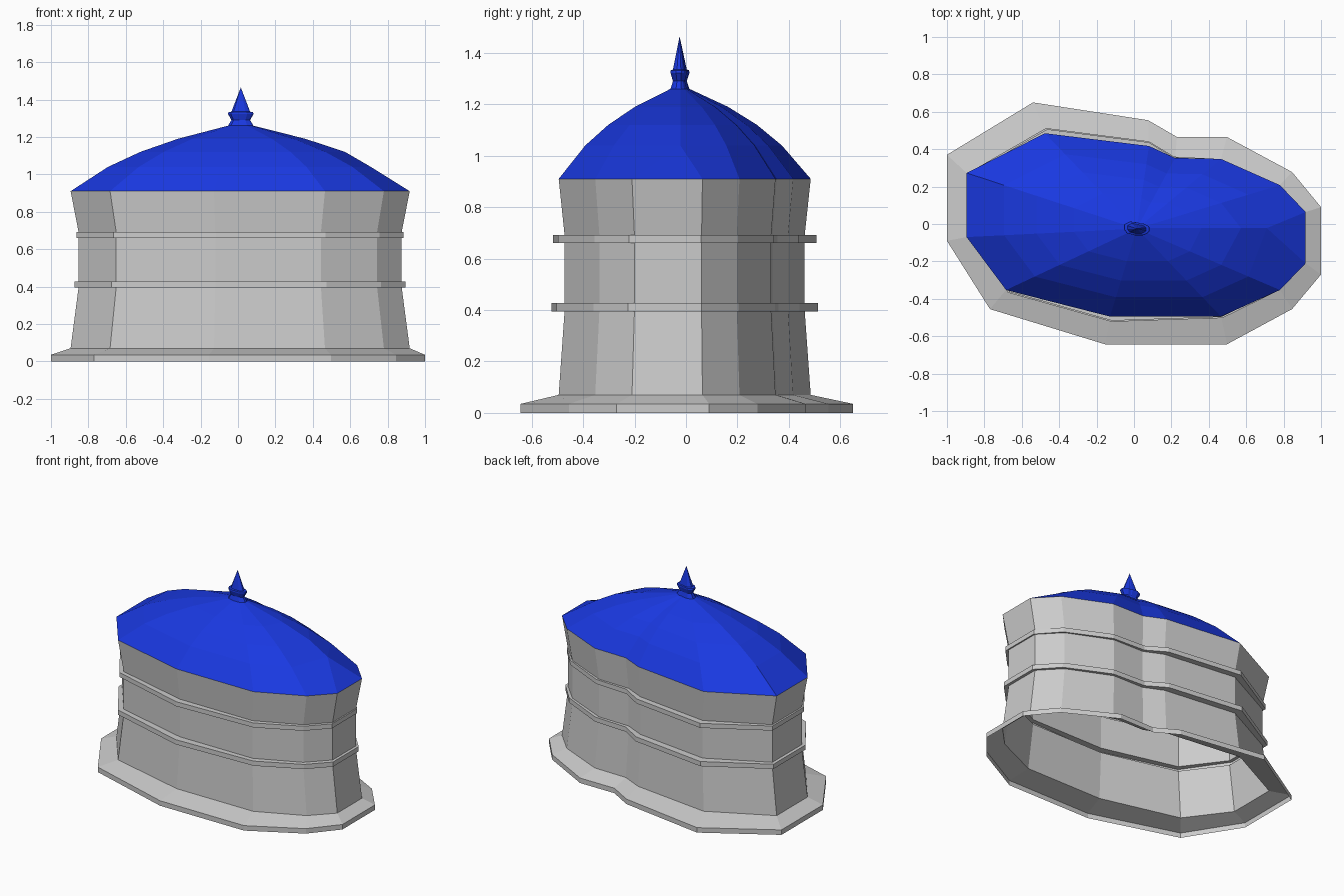
import bpy

if "Cube" in bpy.data.objects:
    bpy.data.objects.remove(bpy.data.objects["Cube"])

# Plan outlines, 13 corners each, same order
BASE = [(-1, .37), (-.54, .65), (.075, .555), (.23, .465), (.497, .465), (.845, .278), (1, .09),
        (1, -.27), (.845, -.455), (.497, -.643), (-.155, -.643), (-.77, -.455), (-1, -.09)]
EAVE = [(-.895, .273), (-.476, .485), (.08, .417), (.22, .353), (.465, .348), (.78, .208), (.918, .064),
        (.918, -.21), (.78, -.353), (.465, -.495), (-.128, -.495), (-.684, -.353), (-.895, -.07)]
BAND = [(-.875, .28), (-.47, .513), (.08, .442), (.215, .36), (.463, .347), (.765, .205), (.895, .06),
        (.895, -.225), (.765, -.36), (.473, -.503), (-.12, -.523), (-.675, -.367), (-.875, -.075)]


def scaled(outline, s, c):
    return [(c[0] + (x - c[0]) * s, c[1] + (y - c[1]) * s) for x, y in outline]


def skin(name, levels, tip=None, color=None):
    """Join stacked outlines (outline, z) with faces, optionally closed by a tip."""
    n = len(levels[0][0])
    verts = [(x, y, z) for outline, z in levels for x, y in outline]
    faces = []
    for k in range(len(levels) - 1):
        for i in range(n):
            j = (i + 1) % n
            # outlines run clockwise, so wind for outward normals
            faces.append((k * n + j, k * n + i, (k + 1) * n + i, (k + 1) * n + j))
    if tip:
        verts.append(tip)
        k = (len(levels) - 1) * n
        faces += [(k + (i + 1) % n, k + i, len(verts) - 1) for i in range(n)]
    mesh = bpy.data.meshes.new(name)
    mesh.from_pydata(verts, [], faces)
    mesh.validate()
    obj = bpy.data.objects.new(name, mesh)
    bpy.context.collection.objects.link(obj)
    if color:
        mesh.materials.append(color)
    # merge corners that meet on a ridge
    mod = obj.modifiers.new("merge", 'WELD')
    mod.merge_threshold = 0.0005
    return obj


blue = bpy.data.materials.new("blue")
blue.diffuse_color = (.01, .04, .75, 1)
blue.use_nodes = True
blue.node_tree.nodes["Principled BSDF"].inputs["Base Color"].default_value = blue.diffuse_color

# Hollow wall with flared foot, two bands and flared top
WAIST = scaled(EAVE, .953, (.01, -.01))
BAND2 = scaled(BAND, .988, (.01, -.01))
skin("wall", [(BASE, 0), (BASE, .035), (EAVE, .07), (WAIST, .395),
              (BAND, .395), (BAND, .428), (WAIST, .428), (WAIST, .66),
              (BAND2, .66), (BAND2, .692), (WAIST, .692), (EAVE, .91)])

# Domed roof; the right-hand end gathers into one ridge
PEAK = (.015, -.025)


def roof_ring(s, ridge_x):
    ring = scaled(EAVE, s, PEAK)
    ring[6] = ring[7] = (ridge_x, -.022)
    return ring


skin("roof", [(EAVE, .91), (roof_ring(.78, .71), 1.04), (roof_ring(.59, .572), 1.12),
              (roof_ring(.37, .36), 1.19), (roof_ring(.075, .083), 1.26)],
     tip=(*PEAK, 1.262), color=blue)

# Finial: waisted collar and spike
skin("finial", [(scaled(EAVE, s, PEAK), z) for s, z in
                ((.075, 1.26), (.055, 1.29), (.075, 1.322), (.073, 1.332), (.055, 1.335))],
     tip=(*PEAK, 1.465), color=blue)
